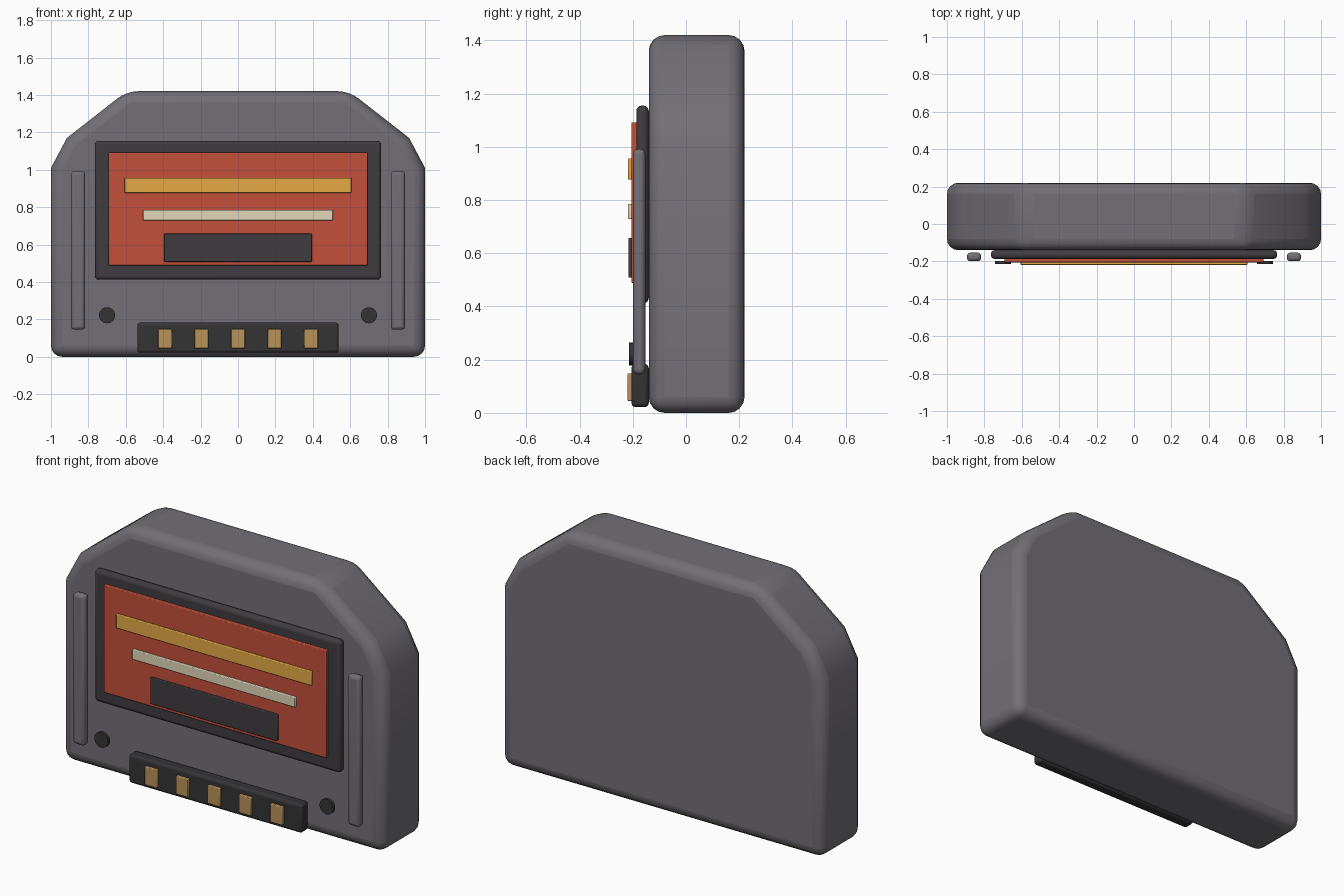
import bpy, bmesh, math

if "Cube" in bpy.data.objects:
    bpy.data.objects.remove(bpy.data.objects["Cube"])


def material(name, rgb):
    m = bpy.data.materials.new(name)
    m.diffuse_color = (*rgb, 1)
    m.use_nodes = True
    m.node_tree.nodes["Principled BSDF"].inputs["Base Color"].default_value = m.diffuse_color
    return m


GREY = material("shell_grey", (0.17, 0.16, 0.18))
DARK = material("dark_plastic", (0.05, 0.045, 0.052))
BLACK = material("black_plastic", (0.035, 0.033, 0.036))
RED = material("label_red", (0.55, 0.08, 0.045))
YELLOW = material("stripe_yellow", (0.78, 0.40, 0.06))
CREAM = material("stripe_cream", (0.75, 0.68, 0.48))
GOLD = material("contact_gold", (0.48, 0.29, 0.10))


def finish(obj, mat, bevel=0, segments=3):
    obj.data.materials.append(mat)
    if bevel:
        mod = obj.modifiers.new("Bevel", 'BEVEL')
        mod.width = bevel
        mod.segments = segments
        mod.limit_method = 'ANGLE'
        mod.angle_limit = math.radians(32)
    bpy.ops.object.select_all(action='DESELECT')
    obj.select_set(True)
    bpy.context.view_layer.objects.active = obj
    bpy.ops.object.shade_smooth_by_angle(angle=math.radians(35))
    return obj


def box(name, x, y, z, mat, bevel=0.004, segments=2):
    """Box from (min, max) ranges along each axis."""
    bpy.ops.mesh.primitive_cube_add(size=1, location=[sum(r) / 2 for r in (x, y, z)])
    obj = bpy.context.object
    obj.name = name
    obj.scale = [r[1] - r[0] for r in (x, y, z)]
    bpy.ops.object.transform_apply(location=False, rotation=False, scale=True)
    return finish(obj, mat, bevel, segments)


# Shell: half profile mirrored, extruded in depth, rounded rim
half = [(1, 0), (1, 1.01), (0.915, 1.17), (0.595, 1.42)]
outline = half + [(-x, z) for x, z in reversed(half)]
bm = bmesh.new()
face = bm.faces.new([bm.verts.new((x, -0.14, z)) for x, z in outline])
ext = bmesh.ops.extrude_face_region(bm, geom=[face])
for v in ext["geom"]:
    if isinstance(v, bmesh.types.BMVert):
        v.co.y = 0.22
bmesh.ops.recalc_face_normals(bm, faces=bm.faces)
mesh = bpy.data.meshes.new("shell")
bm.to_mesh(mesh)
bm.free()
shell = bpy.data.objects.new("shell", mesh)
bpy.context.collection.objects.link(shell)
finish(shell, GREY, 0.06, 4)

# Label frame, label and printed stripes
box("label_frame", (-0.765, 0.765), (-0.187, -0.14), (0.412, 1.155), DARK, 0.02, 3)
box("label", (-0.692, 0.692), (-0.205, -0.18), (0.488, 1.092), RED)
box("upper_stripe", (-0.607, 0.607), (-0.218, -0.203), (0.877, 0.957), YELLOW)
box("middle_stripe", (-0.507, 0.507), (-0.218, -0.203), (0.728, 0.786), CREAM)
box("lower_block", (-0.395, 0.395), (-0.217, -0.203), (0.508, 0.658), DARK)

# Connector with gold contacts
box("connector", (-0.538, 0.538), (-0.205, -0.14), (0.022, 0.183), BLACK, 0.015, 3)
for i in range(5):
    cx = (i - 2) * 0.195
    box(f"contact_{i + 1}", (cx - 0.038, cx + 0.038), (-0.22, -0.2), (0.045, 0.148), GOLD)

# Side grips and screws on both sides
for side, s in (("left", -1), ("right", 1)):
    cx = s * 0.855
    box(f"{side}_grip", (cx - 0.038, cx + 0.038), (-0.199, -0.153), (0.145, 0.992), GREY, 0.018, 3)
    bpy.ops.mesh.primitive_cylinder_add(vertices=24, radius=0.043, depth=0.017,
                                        location=(s * 0.7, -0.206, 0.222),
                                        rotation=(math.pi / 2, 0, 0))
    screw = bpy.context.object
    screw.name = f"{side}_screw"
    finish(screw, BLACK)
